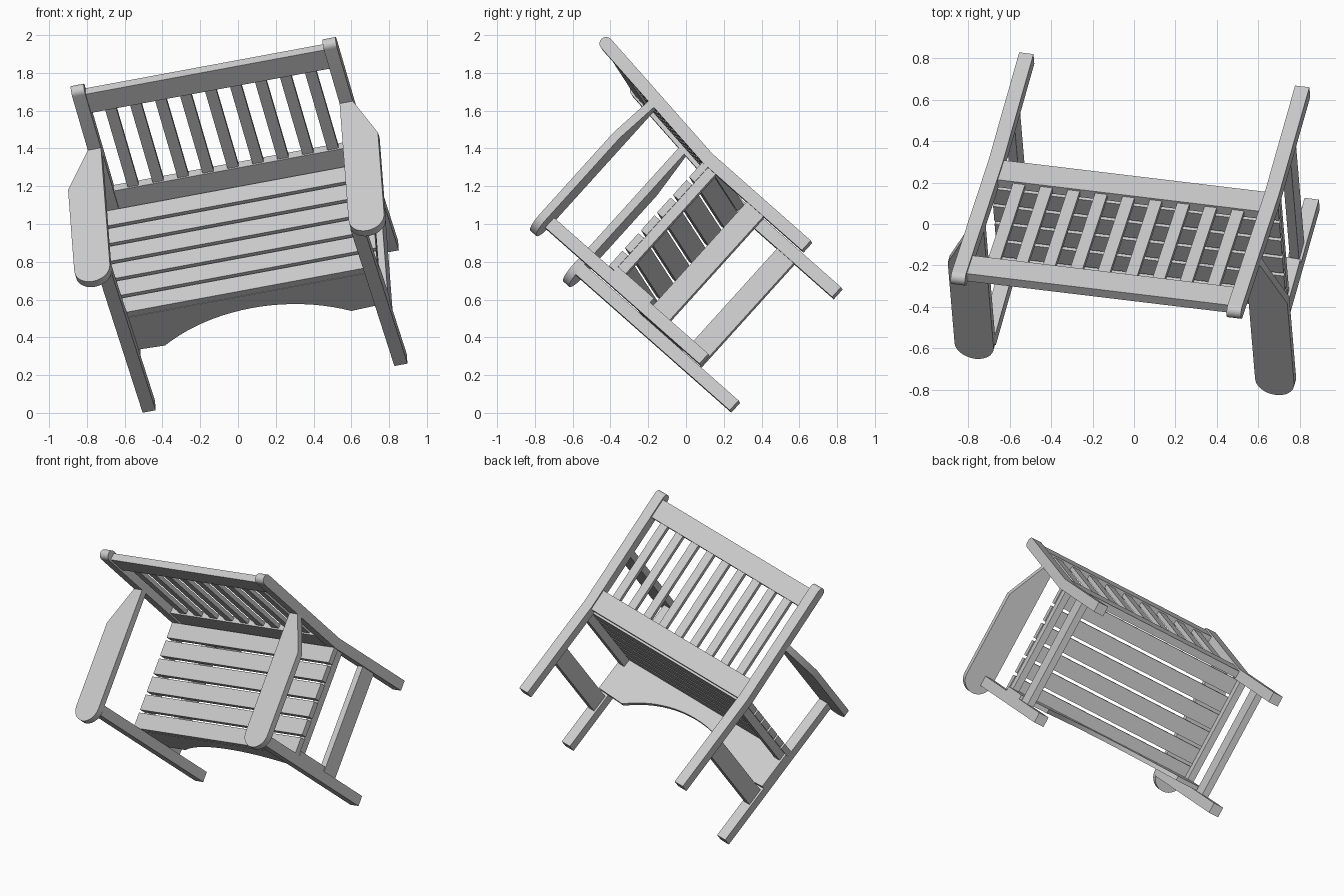
import bpy, bmesh
from math import sin, cos, pi, atan2, radians
from mathutils import Matrix, Vector

cube = bpy.data.objects.get("Cube")
if cube:
    bpy.data.objects.remove(cube, do_unlink=True)

# Tilted frame of the whole bench: width, depth and height directions
width = Vector((0.9765, -0.1175, 0.181)).normalized()
height = Vector((-0.206, -0.734, 0.648))
height = (height - width * height.dot(width)).normalized()
depth = height.cross(width)
TILT = Matrix((width, depth, height)).transposed().to_4x4()
PLACE = TILT @ Matrix.Translation((0.197, 0, -0.07))

parts = []


def prism(name, points, axis, low, high):
    """Extrude a 2D outline along an axis; the outline uses the other two."""
    def place(p, d):
        co = list(p)
        co.insert("xyz".index(axis), d)
        return co
    bm = bmesh.new()
    face = bm.faces.new([bm.verts.new(place(p, low)) for p in points])
    out = bmesh.ops.extrude_face_region(bm, geom=[face])
    moved = [g for g in out["geom"] if isinstance(g, bmesh.types.BMVert)]
    shift = Vector(place((0, 0), high - low))
    bmesh.ops.translate(bm, vec=shift, verts=moved)
    bmesh.ops.recalc_face_normals(bm, faces=bm.faces)
    mesh = bpy.data.meshes.new(name)
    bm.to_mesh(mesh)
    bm.free()
    obj = bpy.data.objects.new(name, mesh)
    bpy.context.collection.objects.link(obj)
    obj.matrix_world = PLACE
    parts.append(obj)
    return obj


def box(name, xs, ys, zs):
    outline = [(ys[0], zs[0]), (ys[1], zs[0]), (ys[1], zs[1]), (ys[0], zs[1])]
    return prism(name, outline, "x", *xs)


def arc(cx, cy, r, start, end, steps=14):
    angles = [start + (end - start) * i / steps for i in range(steps + 1)]
    return [(cx + r * cos(a), cy + r * sin(a)) for a in angles]


INNER, OUTER = 0.647, 0.718
FRONT, BACK = 0.19, 1.0
LEG = 0.07
BEND = Vector((BACK + LEG / 2, 0.71))
TIP = Vector((1.135, 1.537))
LEAN = atan2(TIP.x - BEND.x, TIP.y - BEND.y)
ARM_TOP, ARM_THICK = 1.158, 0.045
SEAT_TOP, SLAT_THICK = 0.72, 0.04


def back_rect(half, low, high):
    """Rectangle lying in the leaning plane of the backrest."""
    out = Vector((cos(LEAN), -sin(LEAN)))
    up = Vector((sin(LEAN), cos(LEAN)))
    return [BEND + out * s + up * t
            for s, t in ((-half, low), (half, low), (half, high), (-half, high))]


# Both sides: legs, posts, arms, stretchers, seat rails
for label, sign in (("left", 1), ("right", -1)):
    span = sorted((sign * INNER, sign * OUTER))
    box("front_leg_" + label, span, (FRONT, FRONT + LEG), (0, ARM_TOP - ARM_THICK))

    post = [(BACK, 0), (BACK + LEG, 0), (BACK + LEG, BEND.y)]
    post += arc(TIP.x, TIP.y, LEG / 2, -LEAN, pi - LEAN)
    post.append((BACK, BEND.y))
    prism("rear_post_" + label, post, "x", *span)

    # Armrest with tapered rear and rounded front
    edge = 0.84
    mid, r = (INNER + edge) / 2, (edge - INNER) / 2
    arm = [(INNER, 1.06), (OUTER, 1.055), (edge, 0.80)]
    arm += arc(mid, 0.22, r, 0, -pi)
    prism("armrest_" + label, [(sign * x, y) for x, y in arm], "z",
          ARM_TOP - ARM_THICK, ARM_TOP)

    inset = sorted((sign * 0.66, sign * 0.705))
    box("stretcher_" + label, inset, (FRONT + LEG, BACK), (0.28, 0.4))
    box("seat_rail_" + label, inset, (FRONT + LEG, BACK),
        (0.625, SEAT_TOP - SLAT_THICK))

# Seat slats
SLATS = 6
first, last, gap = FRONT + LEG + 0.002, BACK + 0.002, 0.02
slat = (last - first - gap * (SLATS - 1)) / SLATS
for i in range(SLATS):
    y = first + i * (slat + gap)
    box(f"seat_slat_{i + 1}", (-0.712, 0.712), (y, y + slat),
        (SEAT_TOP - SLAT_THICK, SEAT_TOP))

# Front apron with arched lower edge
half, rise, low = 0.505, 0.165, 0.41
radius = (half ** 2 + rise ** 2) / (2 * rise)
sweep = atan2(half, radius - rise)
apron = [(-OUTER, SEAT_TOP - SLAT_THICK), (-OUTER, low + 0.01)]
apron += arc(0, low + rise - radius, radius, pi / 2 + sweep, pi / 2 - sweep, 20)
apron += [(OUTER, low + 0.01), (OUTER, SEAT_TOP - SLAT_THICK)]
prism("front_apron", apron, "y", FRONT + LEG, FRONT + LEG + 0.03)

# Backrest rails and upright slats
prism("back_lower_rail", back_rect(0.024, -0.02, 0.125), "x", -INNER, INNER)
prism("back_top_rail", back_rect(0.024, 0.69, 0.825), "x", -INNER, INNER)
UPRIGHTS, wide = 9, 0.06
space = (2 * INNER - UPRIGHTS * wide) / (UPRIGHTS + 1)
for i in range(UPRIGHTS):
    x = -INNER + space + i * (wide + space)
    prism(f"back_slat_{i + 1}", back_rect(0.014, 0.12, 0.695), "x", x, x + wide)

# Smooth the rounded ends while keeping crisp edges
bpy.ops.object.select_all(action="DESELECT")
for obj in parts:
    obj.select_set(True)
bpy.context.view_layer.objects.active = parts[0]
bpy.ops.object.shade_smooth_by_angle(angle=radians(30))
